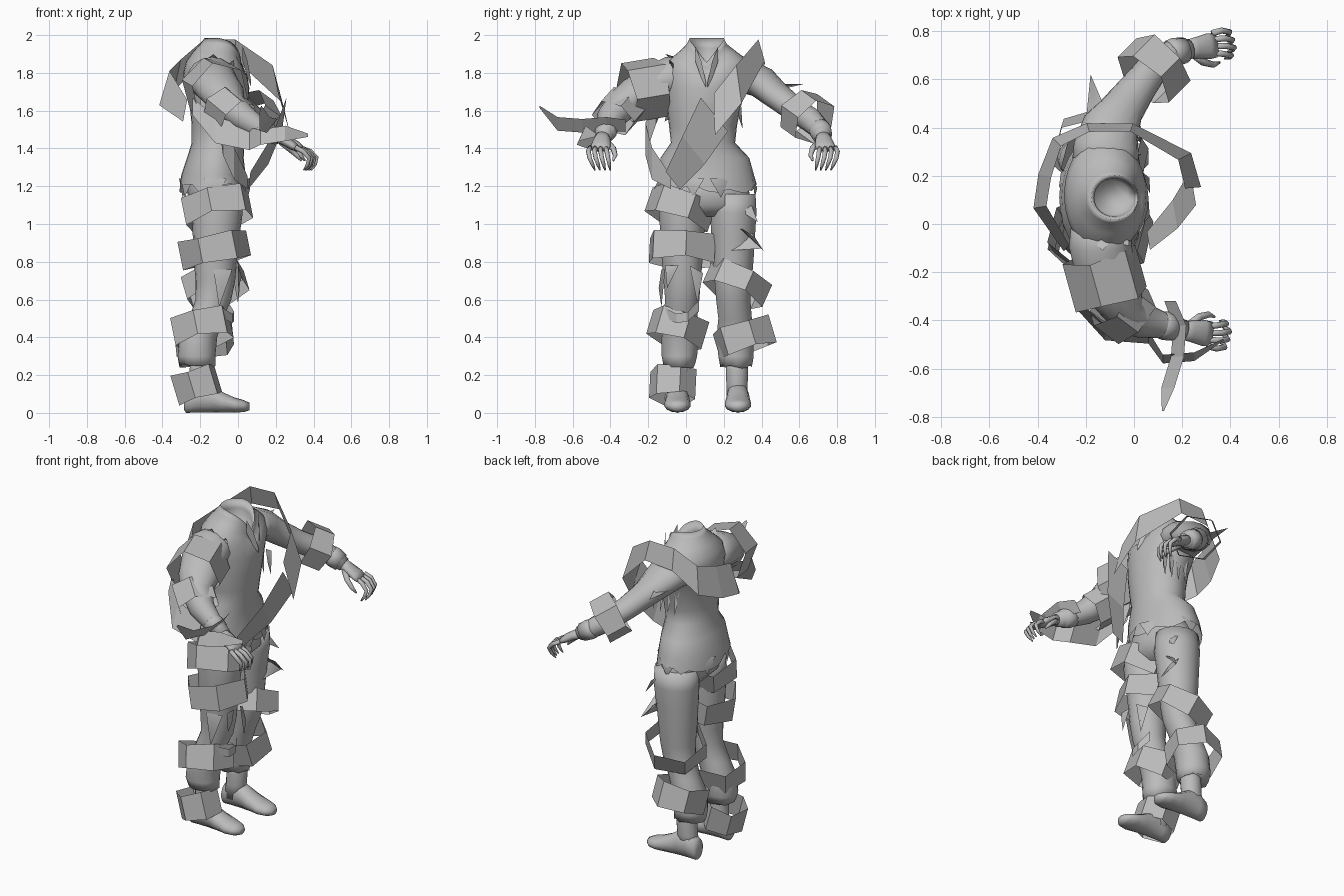
import bpy, bmesh, math, random
from mathutils import Vector
random.seed(4)
X, Y, Z = Vector((1, 0, 0)), Vector((0, 1, 0)), Vector((0, 0, 1))
grey = bpy.data.materials.new("worn_grey")
grey.diffuse_color = (0.5, 0.5, 0.5, 1)


def finish(name, bm, smooth=True):
    bmesh.ops.recalc_face_normals(bm, faces=bm.faces)
    me = bpy.data.meshes.new(name)
    bm.to_mesh(me)
    bm.free()
    ob = bpy.data.objects.new(name, me)
    bpy.context.collection.objects.link(ob)
    me.materials.append(grey)
    for p in me.polygons:
        p.use_smooth = smooth
    return ob


def loft(name, rings, ref=X, n=16, axis=None, caps=(True, True), jag=0.0, shape=None):
    """Tube through rings (x, y, z, radius along ref, radius across)."""
    bm = bmesh.new()
    loops, c = [], [Vector(r[:3]) for r in rings]
    for i, r in enumerate(rings):
        t = axis or (c[min(i + 1, len(c) - 1)] - c[max(i - 1, 0)]).normalized()
        u = (ref - t * ref.dot(t)).normalized()
        v = t.cross(u)
        loop = []
        for k in range(n):
            a = 2 * math.pi * k / n
            co = c[i] + u * r[3] * math.cos(a) + v * r[4] * math.sin(a)
            if jag and i == 0:                       # torn hem
                co += t * random.uniform(-jag, jag)
            loop.append(bm.verts.new(shape(co) if shape else co))
        loops.append(loop)
    for A, B in zip(loops, loops[1:]):
        for k in range(n):
            bm.faces.new((A[k], A[(k + 1) % n], B[(k + 1) % n], B[k]))
    for on, L in zip(caps, (loops[0], loops[-1])):
        if on:
            bm.faces.new(L)
    return finish(name, bm)


def strip(name, pts, closed=False, across=Z, lean=0.0):
    """Flat ribbon through points (x, y, z, width); lean tips its top toward the body."""
    bm = bmesh.new()
    e = []
    for p in pts:
        c = Vector(p[:3])
        w = across
        if lean:
            w = (Z + Vector((-.1 - c.x, .12 - c.y, 0)).normalized() * lean).normalized()
        e.append((bm.verts.new(c + w * p[3] / 2), bm.verts.new(c - w * p[3] / 2)))
    for i in range(len(e) if closed else len(e) - 1):
        (a, b), (c, d) = e[i], e[(i + 1) % len(e)]
        bm.faces.new((a, b, d, c))
    return finish(name, bm, False)


def band(name, centre, axis, r1, r2, width, ref=X, n=6, turn=0.3):
    """Loose faceted wrap around a limb."""
    t = Vector(axis).normalized()
    u = (ref - t * ref.dot(t)).normalized()
    v = t.cross(u)
    pts = []
    for k in range(n):
        a = 2 * math.pi * k / n + turn
        p = Vector(centre) + u * r1 * math.cos(a) + v * r2 * math.sin(a)
        pts.append((*p, width * (0.95 + 0.15 * (k % 2))))
    return strip(name, pts, True, t)


def flap(name, a, b, tip):
    """Torn pointed scrap of cloth, bulged outward."""
    bm = bmesh.new()
    a, b, tip = map(Vector, (a, b, tip))
    m = (a + b) / 2 * 0.5 + tip * 0.5 + (tip - (a + b) / 2).cross(b - a).normalized() * 0.02
    va, vb, vt, vm = [bm.verts.new(q) for q in (a, b, tip, m)]
    for f in ((va, vb, vm), (vb, vt, vm), (vt, va, vm)):
        bm.faces.new(f)
    return finish(name, bm)


# Shirt body with open, front-dipping neck
def neckline(co):
    if co.z > 1.78:
        co.z -= max(0, co.x + 0.1) * 1.1 * max(0, 1 - abs(co.y - 0.11) / 0.12) * min(1, (co.z - 1.78) * 7)
    return co


loft("shirt", [(-.13, .11, 1.19, .18, .265), (-.13, .11, 1.26, .17, .25), (-.12, .10, 1.35, .15, .235),
               (-.105, .09, 1.43, .14, .17), (-.10, .09, 1.52, .145, .18), (-.10, .095, 1.62, .155, .195),
               (-.11, .105, 1.72, .17, .215), (-.12, .12, 1.80, .17, .245), (-.12, .12, 1.86, .155, .22),
               (-.11, .115, 1.91, .13, .155), (-.09, .11, 1.955, .108, .105), (-.08, .11, 1.985, .097, .092),
               (-.08, .11, 1.93, .085, .08), (-.09, .11, 1.82, .075, .07)],
     n=28, axis=Z, caps=(False, True), jag=.03, shape=neckline)
strip("collar_left", [(.025, .17, 1.90, .08), (.05, .14, 1.82, .09), (.07, .115, 1.74, .03)])
strip("collar_right", [(.025, .05, 1.90, .08), (.05, .08, 1.82, .09), (.07, .105, 1.74, .03)])

# Hips and trouser legs
loft("hips", [(-.11, .11, 1.04, .08, .13), (-.11, .11, 1.10, .14, .225), (-.12, .10, 1.17, .15, .235),
              (-.12, .10, 1.26, .14, .19)], n=20, axis=Z)
for side, y in (("right", -.02), ("left", .25)):
    s = -1 if side == "right" else 1
    loft(side + "_trouser_leg",
         [(-.215, y + s * .015, .25, .095, .085), (-.22, y + s * .015, .30, .10, .095),
          (-.21, y + s * .01, .40, .10, .10), (-.17, y + s * .01, .50, .09, .09),
          (-.13, y, .60, .095, .092), (-.12, y, .70, .105, .10), (-.12, y, .82, .115, .11),
          (-.115, y, .95, .125, .118), (-.11, y, 1.06, .135, .125), (-.11, y, 1.16, .13, .12)],
         n=18, axis=Z, jag=.015)
    # Ankle and boot
    loft(side + "_boot_shaft", [(-.21, y + s * .02, .06, .068, .055), (-.20, y + s * .02, .15, .06, .058),
                                (-.195, y + s * .02, .23, .062, .06), (-.195, y + s * .02, .27, .055, .055)],
         n=14, axis=Z)
    yf = y + s * .025
    loft(side + "_boot", [(-.285, yf, .05, .035, .03), (-.275, yf, .065, .065, .05), (-.22, yf, .085, .083, .058),
                          (-.16, yf, .08, .078, .06), (-.09, yf, .058, .056, .066), (-.02, yf, .042, .040, .071),
                          (.03, yf, .036, .032, .058), (.06, yf, .034, .02, .028)], ref=Z, n=14, axis=X)

# Torn trouser scraps
flap("thigh_scrap_upper", (-.02, .24, 1.10), (-.05, .34, 1.12), (.02, .38, 1.01))
flap("thigh_scrap_front", (.0, .26, 1.00), (-.03, .33, .93), (.03, .41, .86))
flap("thigh_scrap_low", (.0, .24, .86), (-.04, .35, .95), (.02, .40, .87))
flap("knee_scrap_outer", (.0, -.11, .78), (.0, -.04, .78), (.0, -.10, .66))
flap("knee_scrap_inner", (.0, .02, .78), (-.03, .09, .74), (.0, .06, .58))
flap("knee_scrap_side", (-.13, -.13, .76), (-.03, -.11, .76), (-.1, -.13, .56))
strip("knee_roll", [(-.08, -.11, .53, .05), (-.03, -.05, .50, .05), (-.02, .01, .51, .05), (-.06, .07, .57, .06)])
for i, (x, y) in enumerate(((.04, .04), (.04, .18), (-.12, -.14), (-.27, .0), (-.28, .2), (-.12, .35))):
    d = Vector((-(y - .1), x + .12, 0)).normalized() * .06
    p = Vector((x, y, 1.24))
    flap("hem_scrap_%d" % i, p - d, p + d, p + Vector(((x + .12) * .08, (y - .1) * .06, -.1)))

# Arms: puffed torn sleeve, forearm, cuff
arms = {
    "left": [(-.12, .22, 1.78, .10, .14), (-.115, .32, 1.785, .095, .135), (-.095, .40, 1.75, .085, .12),
             (-.045, .48, 1.68, .072, .09), (.02, .57, 1.61, .065, .075), (.09, .66, 1.55, .065, .065),
             (.16, .71, 1.50, .055, .055), (.23, .725, 1.46, .042, .042)],
    "right": [(-.13, .0, 1.77, .11, .13), (-.14, -.09, 1.77, .115, .13), (-.12, -.18, 1.74, .10, .125),
              (-.08, -.27, 1.69, .09, .12), (-.04, -.35, 1.62, .085, .09), (.03, -.40, 1.56, .072, .075),
              (.12, -.42, 1.50, .055, .055), (.21, -.44, 1.46, .042, .042)]}
for side, rings in arms.items():
    loft(side + "_arm", rings, ref=Z, n=16)
    s = 1 if side == "left" else -1
    w = Vector(rings[-1][:3])
    e = Vector(rings[-2][:3])
    d = (w - e).normalized()
    loft(side + "_cuff", [(*(e + d * k), r, r) for k, r in ((-.02, .055), (.01, .06), (.06, .054))], ref=Z, n=12)

    # Hand with curled fingers and thumb
    def at(dx, dy, dz):
        return (w.x + dx, w.y + s * dy, w.z + dz)
    loft(side + "_palm", [(*at(-.02, 0, .01), .034, .036), (*at(.03, .005, -.015), .027, .045),
                          (*at(.08, .012, -.045), .024, .054), (*at(.11, .015, -.065), .016, .05)], ref=Z, n=12)
    for i in range(4):
        o = -.027 + .027 * i
        g = .012 * abs(i - 1.2)
        loft("%s_finger_%d" % (side, i + 1),
             [(*at(.095, .012 + o, -.055), .014, .014), (*at(.155 - g, .012 + o * 1.2, -.075), .013, .013),
              (*at(.188 - g, .006 + o * 1.2, -.11), .012, .012), (*at(.18 - g, -.004 + o * 1.1, -.145), .010, .010),
              (*at(.16 - g, -.012 + o, -.175), .004, .004)], ref=Y, n=7)
    loft(side + "_thumb", [(*at(.02, -.02, -.025), .02, .02), (*at(.06, -.055, -.06), .016, .016),
                           (*at(.10, -.065, -.095), .013, .013), (*at(.125, -.055, -.125), .005, .005)], ref=Y, n=7)

# Torn shoulder and back scraps
flap("shoulder_scrap_a", (-.2, -.05, 1.84), (-.08, -.05, 1.85), (-.13, -.11, 1.90))
flap("shoulder_scrap_b", (-.08, -.08, 1.82), (-.02, -.05, 1.78), (-.02, -.09, 1.87))
flap("shoulder_scrap_c", (-.2, .42, 1.74), (-.12, .48, 1.74), (-.18, .62, 1.74))
for i in range(4):
    flap("side_scrap_%d" % i, (-.16 + .05 * i, .29, 1.66), (-.12 + .05 * i, .29, 1.66), (-.13 + .05 * i, .30, 1.50))

# Long ribbon looping round chest and back
strip("chest_ribbon", [(-.28, -.10, 1.60, .12), (-.39, .07, 1.72, .19), (-.37, .2, 1.74, .19), (-.32, .34, 1.79, .17),
                       (-.19, .40, 1.91, .13), (-.01, .40, 1.92, .12), (.21, .28, 1.74, .21), (.245, .15, 1.58, .23)],
      lean=.3)
strip("chest_ribbon_lower", [(.245, .15, 1.58, .23), (.17, .04, 1.39, .19), (.06, -.07, 1.23, .12)],
      across=Vector((.1, -.6, .75)).normalized())
strip("side_ribbon", [(.05, -.08, 1.22, .07), (-.02, -.18, 1.32, .17), (-.08, -.215, 1.45, .17),
                      (-.1, -.16, 1.60, .15), (-.2, -.13, 1.66, .13)])
# Arm ribbons
band("right_shoulder_ribbon", (-.12, -.22, 1.71), (.25, -.9, -.15), .165, .16, .19, ref=Z)
band("right_elbow_ribbon", (-.05, -.35, 1.60), (.6, -.45, -.5), .11, .13, .14, ref=Z)
strip("right_forearm_ribbon", [(-.24, -.33, 1.62, .10), (-.12, -.45, 1.50, .16), (.06, -.47, 1.45, .13),
                               (.12, -.56, 1.46, .09), (.25, -.55, 1.48, .09), (.37, -.48, 1.47, .02)],
      across=Vector((0, .4, .9)))
strip("right_loose_ribbon", [(.15, -.32, 1.52, .08), (.19, -.42, 1.53, .09), (.18, -.55, 1.52, .09),
                             (.14, -.68, 1.53, .09), (.12, -.775, 1.62, .015)], across=Vector((.6, 0, .8)))
band("left_forearm_ribbon", (.08, .64, 1.57), (.62, .62, -.45), .13, .145, .13, ref=Z)
# Leg ribbons
band("right_hip_ribbon", (-.11, -.03, 1.08), (-.2, .35, 1), .19, .18, .14)
band("right_thigh_ribbon", (-.125, -.02, .865), (-.2, .05, 1), .185, .19, .14, turn=.1)
band("right_shin_ribbon", (-.19, -.045, .445), (-.2, .3, 1), .165, .155, .14)
band("right_ankle_ribbon", (-.22, -.07, .15), (-.3, .05, 1), .125, .125, .15)
band("left_knee_ribbon", (-.12, .27, .68), (-.3, .45, 1), .18, .175, .12)
band("left_shin_ribbon", (-.18, .31, .40), (-.1, -.3, 1), .16, .16, .14)
